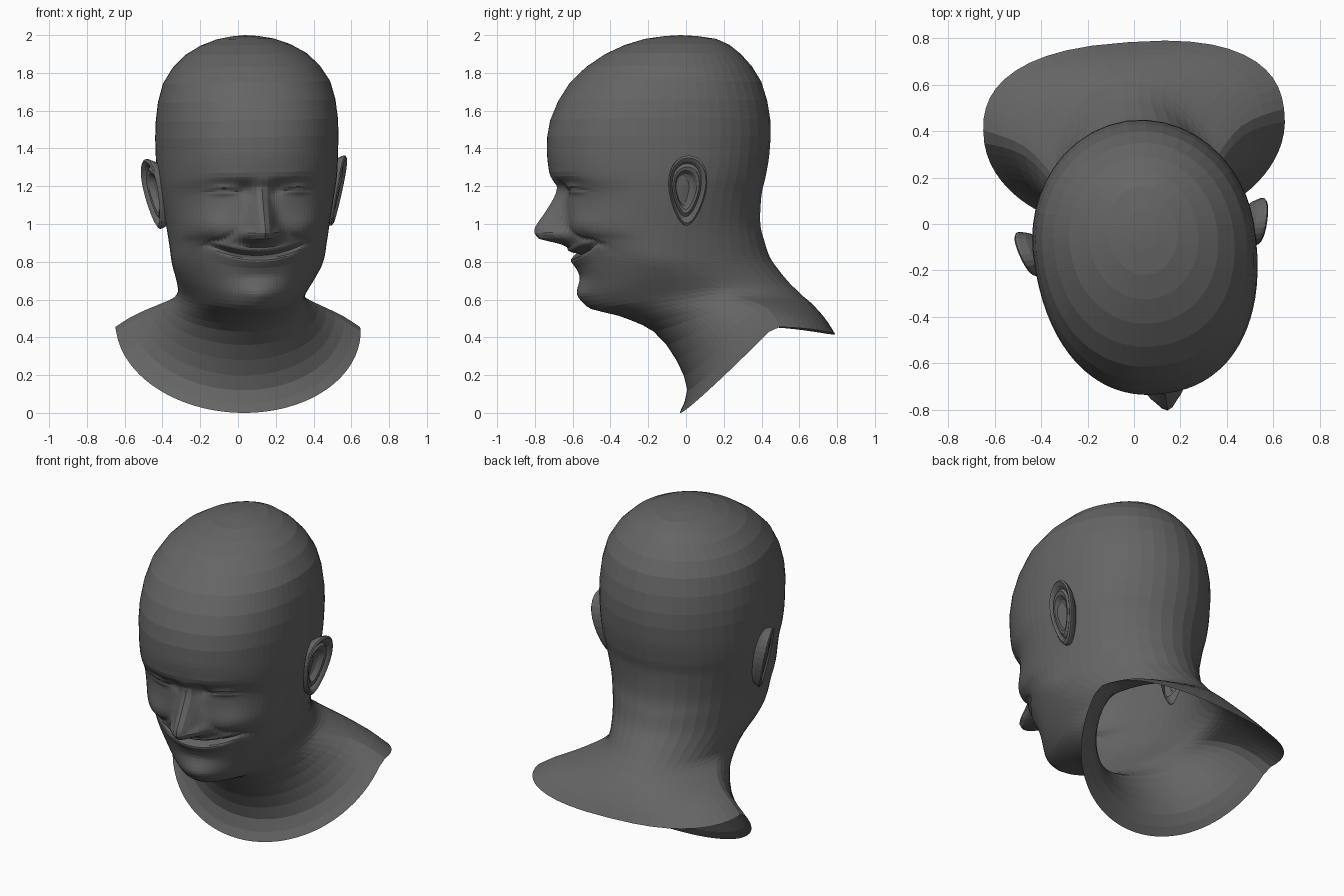
import bpy, bmesh, math
from math import sin, cos, pi, exp

if "Cube" in bpy.data.objects:
    bpy.data.objects.remove(bpy.data.objects["Cube"])

YAW = math.radians(8)

# Horizontal head sections: z, front y, back y, half width, y of widest point, front squareness
HEAD = [
    (2.00, -.03, -.03, .00, -.03, 2.0), (1.98, -.22, .16, .15, -.04, 2.0),
    (1.90, -.43, .29, .32, -.06, 2.1), (1.75, -.615, .40, .44, -.08, 2.2),
    (1.55, -.72, .447, .478, -.08, 2.25), (1.38, -.737, .443, .478, -.08, 2.25),
    (1.25, -.715, .422, .472, -.09, 2.25), (1.15, -.66, .40, .457, -.11, 2.25),
    (1.00, -.655, .395, .43, -.14, 2.2), (.90, -.635, .42, .415, -.16, 2.1),
]
# Tilted jaw, neck and shoulder sections: front y z, back y z, half width, side y z, squareness
NECK = [
    (-.595, .80, .45, .82, .40, -.16, .80, 2.05), (-.57, .70, .50, .75, .372, -.09, .73, 1.95),
    (-.56, .615, .55, .69, .348, .00, .68, 1.85), (-.505, .55, .585, .655, .335, .10, .645, 1.85),
    (-.36, .515, .62, .62, .345, .20, .615, 2.0), (-.17, .43, .66, .585, .39, .28, .59, 2.0),
    (-.05, .28, .71, .53, .47, .36, .555, 2.0), (.01, .12, .75, .475, .565, .40, .51, 2.0),
    (-.03, .00, .785, .415, .65, .42, .455, 2.0),
]
RINGS = [(f, z, b, z, w, s, z, n) for z, f, b, w, s, n in HEAD] + NECK
STEPS = [2, 2, 2, 2, 2, 5, 9, 12, 9, 12, 6, 5, 3, 2, 3, 2, 2, 2]
SEGS = 72

skin = bpy.data.materials.new("dark_grey")
skin.diffuse_color = (.13, .13, .13, 1)
skin.use_nodes = True
skin.node_tree.nodes["Principled BSDF"].inputs["Base Color"].default_value = skin.diffuse_color


def spline(i, t):
    """Catmull-Rom blend of the ring table."""
    p = [RINGS[min(max(i + k, 0), len(RINGS) - 1)] for k in (-1, 0, 1, 2)]
    return [.5 * (2 * b + (c - a) * t + (2 * a - 5 * b + 4 * c - d) * t * t
                  + (3 * b - a - 3 * c + d) * t ** 3) for a, b, c, d in zip(*p)]


def lerp_table(table, z):
    for (z0, h0), (z1, h1) in zip(table, table[1:]):
        if z1 <= z <= z0:
            return h0 + (h1 - h0) * (z0 - z) / (z0 - z1)
    return 0


NOSE = [(1.25, 0), (1.2, .005), (1.15, .042), (1.05, .105), (.98, .156),
        (.95, .163), (.92, .145), (.895, .04), (.875, 0)]


def bump(x, z, cx, cz, sx, sz, amp):
    return amp * exp(-((x - cx) / sx) ** 2 - ((z - cz) / sz) ** 2)


def smile(x, z):
    """Lift of the mouth rows towards the corners."""
    return min(.045 * (x / .22) ** 2, .055) * exp(-((z - .83) / .09) ** 2)


def relief(x, z):
    """Forward push of the face surface, mirrored across the middle."""
    x = abs(x)
    # nose ridge and wings
    w = .04 + .035 * min(max((1.15 - z) / .2, 0), 1)
    d = lerp_table(NOSE, z) * exp(-(x / w) ** 2.2)
    d += bump(x, z, .08, .945, .03, .03, .04)
    # brow, socket, lids and the slit of the eye
    d += bump(x, z, .15, 1.255, .13, .03, .008)
    d -= bump(x, z, .19, 1.20, .10, .05, .02)
    d -= bump(x, z, .085, 1.19, .035, .04, .02)
    d += bump(x, z, .20, 1.185, .065, .028, .024)
    slit = 1.182 - 1.2 * (x - .2) ** 2
    d -= bump(x, z, .20, slit, .075, .009, .014)
    # cheek and smile fold
    d += bump(x, z, .26, .98, .10, .08, .026)
    fold = .115 + 1.05 * (.985 - z)
    d -= bump(x, z, fold, .89, .028, .07, .016)
    # mouth: parting line and lips
    span = exp(-(x / .215) ** 4)
    d -= span * .06 * exp(-((z - .835) / .012) ** 2)
    d += span * .008 * exp(-((z - .862) / .018) ** 2)
    d += span * .016 * exp(-((z - .80) / .022) ** 2)
    # crease under the lip and chin
    d -= bump(x, z, 0, .725, .14, .03, .010)
    d += bump(x, z, 0, .63, .11, .05, .018)
    return d


def pose(x, y, z, t=1):
    """Turn and shift the head on the neck; the collar keeps half the turn."""
    a = YAW * (.5 + .5 * t)
    return (.032 * t + x * cos(a) - y * sin(a) + .03 * (1 - t),
            x * sin(a) + y * cos(a), z + .018 * x * t)


def make(name, rows):
    """Skin closed rows of points into one mesh."""
    bm = bmesh.new()
    vs = [[bm.verts.new(p) for p in row] for row in rows]
    n = len(rows[0])
    for a, b in zip(vs, vs[1:]):
        for j in range(n):
            k = (j + 1) % n
            bm.faces.new((a[j], b[j], b[k], a[k]))
    bmesh.ops.remove_doubles(bm, verts=bm.verts, dist=1e-5)
    bmesh.ops.recalc_face_normals(bm, faces=bm.faces)
    me = bpy.data.meshes.new(name)
    bm.to_mesh(me)
    bm.free()
    me.materials.append(skin)
    ob = bpy.data.objects.new(name, me)
    bpy.context.collection.objects.link(ob)
    return ob


def ring_points(i, t):
    fy, fz, by, bz, w, sy, sz, n = spline(i, t)
    w = max(w, 0)
    fade = min(max((18 - i - t) / 6, 0), 1)
    pts = []
    for j in range(SEGS):
        u = 2 * j / SEGS - 1
        th = pi * (.5 * u + .5 * u ** 3)        # denser towards the face
        c, s = cos(th), sin(th)
        # shoulders get squarer at the back towards the rim
        e = 2 / (n if c > 0 else 2.5 - .5 * min(fade * 2, 1))
        ac = abs(c) ** e
        x = math.copysign(abs(s) ** e, s) * w
        if c > 0:
            y, z = sy + (fy - sy) * ac, sz + (fz - sz) * ac
        else:
            y, z = sy + (by - sy) * ac, sz + (bz - sz) * ac ** 2
        if c > 0 and .5 < z < 1.4 and y < -.2:
            front = min((-.2 - y) / .2, 1)
            y -= relief(x, z) * front
            z += smile(x, z) * front
        pts.append(pose(x, y, z, fade))
    return pts


# head, neck and open shoulder collar as one skin
rows = [ring_points(i, k / n) for i, n in enumerate(STEPS) for k in range(n)]
rows.append(ring_points(len(RINGS) - 2, 1))
make("head_and_neck", rows)

# ears: nested outlines as (scale, outward height)
EAR = [(.72, -.06), (.92, -.03), (1.0, 0), (1.0, .012), (.93, .02), (.84, .012),
       (.76, -.004), (.66, .010), (.56, .006), (.45, -.02), (.25, -.032), (0, -.034)]


def ear(name, side):
    out = []
    for sc, h in EAR:
        row = []
        for j in range(28):
            a = 2 * pi * j / 28
            u = .095 * cos(a) * (1 + .3 * sin(a)) * sc - .02 * (1 - sc)
            v = .185 * sin(a) * sc + .01 * (1 - sc)
            x = .485 + h + .28 * u + .2 * v
            row.append(pose(side * x, -.06 + u, 1.168 + v))
        out.append(row)
    make(name, out)


ear("ear_left", -1)
ear("ear_right", 1)
